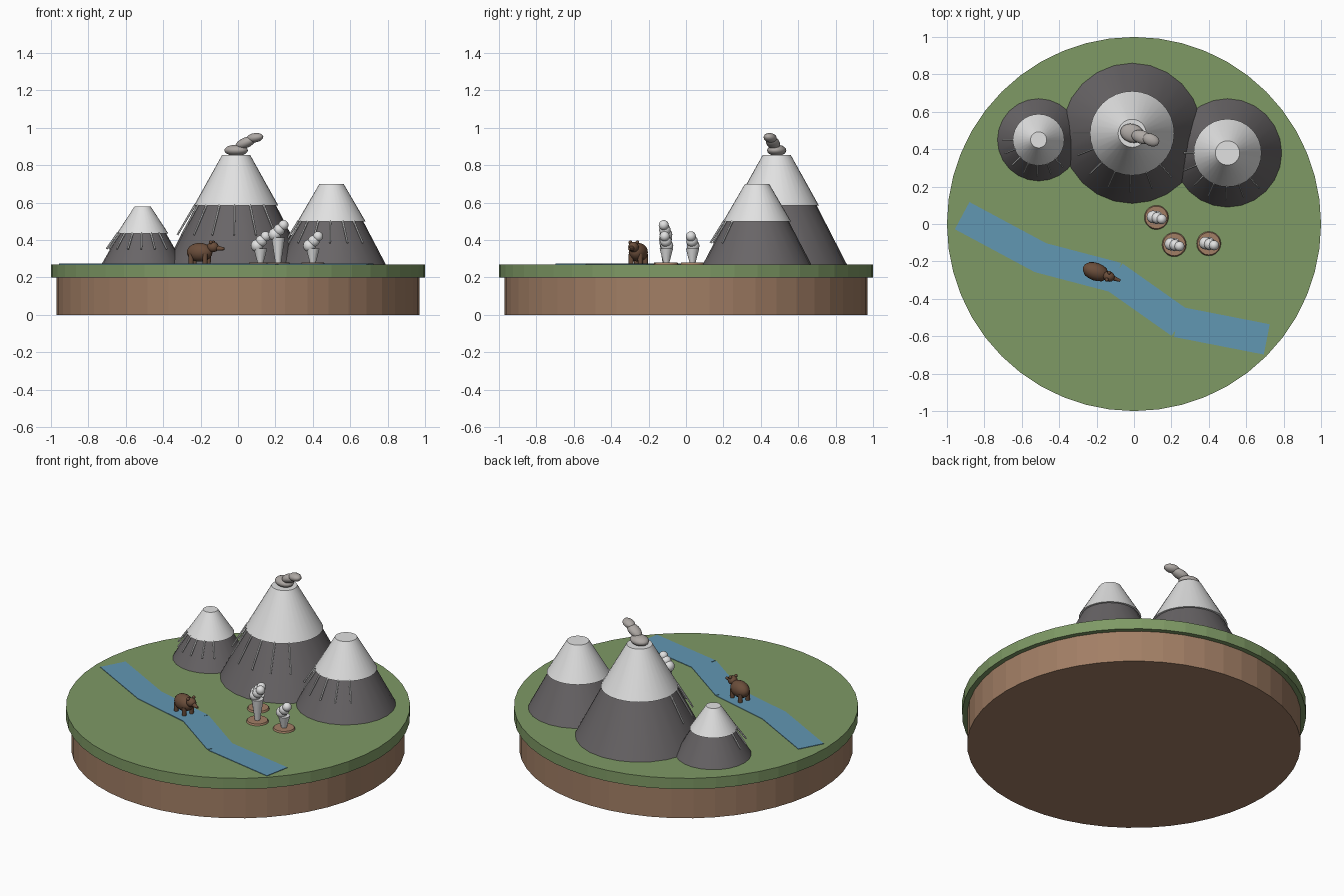
import bpy
from math import cos, sin, radians, atan2
from mathutils import Vector

cube = bpy.data.objects.get("Cube")
if cube:
    bpy.data.objects.remove(cube, do_unlink=True)


def material(name, r, g, b):
    m = bpy.data.materials.new(name)
    m.use_nodes = True
    m.diffuse_color = (r, g, b, 1)
    node = next(n for n in m.node_tree.nodes if n.type == 'BSDF_PRINCIPLED')
    node.inputs["Base Color"].default_value = (r, g, b, 1)
    node.inputs["Roughness"].default_value = 0.9
    return m


SOIL = material("soil brown", .36, .21, .13)
GRASS = material("grass green", .21, .32, .13)
ROCK = material("rock grey", .14, .13, .135)
SNOW = material("snow white", .75, .75, .75)
SMOKE = material("smoke grey", .42, .39, .37)
WATER = material("water blue", .12, .31, .45)
FUR = material("fur brown", .145, .075, .043)
GROUND = 0.27


def finish(name, mat, smooth=True):
    ob = bpy.context.object
    ob.name = name
    ob.data.materials.append(mat)
    if smooth:
        bpy.ops.object.shade_smooth_by_angle(angle=radians(40))
    return ob


def frustum(name, mat, x, y, z0, z1, r0, r1, sides=24, smooth=True):
    bpy.ops.mesh.primitive_cone_add(vertices=sides, radius1=r0, radius2=r1,
                                    depth=z1 - z0, location=(x, y, (z0 + z1) / 2))
    return finish(name, mat, smooth)


def rod(name, mat, start, end, r0, r1, sides=8):
    a, b = Vector(start), Vector(end)
    turn = (b - a).to_track_quat('Z', 'Y').to_euler()
    bpy.ops.mesh.primitive_cone_add(vertices=sides, radius1=r0, radius2=r1,
                                    depth=(b - a).length, location=(a + b) / 2, rotation=turn)
    return finish(name, mat)


def ball(name, mat, centre, size, turn=(0, 0, 0)):
    bpy.ops.mesh.primitive_uv_sphere_add(segments=16, ring_count=10, radius=1,
                                         location=centre, rotation=turn)
    ob = finish(name, mat)
    ob.scale = size
    return ob


# Round base
frustum("soil_base", SOIL, 0, 0, 0, 0.2, 0.97, 0.97, 48, False)
frustum("grass_top", GRASS, 0, 0, 0.2, GROUND, 1, 1, 48, False)


# Mountains: rock cone, snow cap and meltwater streaks on the front
def mountain(name, x, y, base, top, peak, snowline):
    slope = (base - top) / (peak - GROUND)

    def radius(z):
        return base - slope * (z - GROUND)

    frustum(name + "_rock", ROCK, x, y, GROUND, snowline + 0.02, base, radius(snowline + 0.02))
    cap = frustum(name + "_snow_cap", SNOW, x, y, snowline, peak,
                  radius(snowline) + 0.012, top, 32)
    for face in cap.data.polygons:
        face.use_smooth = True
    low = snowline - 0.5 * (snowline - GROUND)
    for i in range(7):
        a = radians(180 + 22 * i)
        ends = [(x + r * cos(a), y + r * sin(a), z) for r, z in
                ((radius(snowline) + 0.005, snowline + 0.005), (radius(low) + 0.02, low))]
        rod(f"{name}_streak_{i + 1}", SNOW, *ends, 0.006, 0.005, 6)


mountain("tall_mountain", -0.01, 0.485, 0.375, 0.075, 0.855, 0.585)
mountain("left_mountain", 0.5, 0.38, 0.29, 0.065, 0.70, 0.5)
mountain("right_mountain", -0.51, 0.45, 0.22, 0.043, 0.58, 0.435)

# Smoke drifting from the summit
ball("smoke_low", SMOKE, (-0.01, 0.485, 0.88), (0.065, 0.05, 0.03), (0, 0, -0.3))
ball("smoke_middle", SMOKE, (0.04, 0.465, 0.92), (0.06, 0.036, 0.028), (0, -0.4, -0.3))
ball("smoke_high", SMOKE, (0.09, 0.45, 0.947), (0.048, 0.033, 0.025), (0, -0.15, -0.4))

# River of flat plates
course = [(-0.91, 0.04), (-0.5, -0.18), (-0.1, -0.285), (0.24, -0.525), (0.70, -0.615)]
for i, (a, b) in enumerate(zip(course, course[1:])):
    a, b = Vector(a), Vector(b)
    mid = (a + b) / 2
    bpy.ops.mesh.primitive_cube_add(size=1, location=(*mid, GROUND),
                                    rotation=(0, 0, atan2(b.y - a.y, b.x - a.x)))
    plate = finish(f"river_{i + 1}", WATER, False)
    plate.scale = ((b - a).length + 0.02, 0.165, 0.007)


# Geysers: mineral disc, widening jet and three puffs
def geyser(name, x, y, jet_top):
    frustum(name + "_mound", SOIL, x, y, GROUND, 0.28, 0.065, 0.06, 20)
    frustum(name + "_jet", SNOW, x, y, 0.275, jet_top, 0.015, 0.036, 12)
    for i, r in enumerate((0.034, 0.031, 0.027)):
        ball(f"{name}_puff_{i + 1}", SNOW,
             (x - 0.018 + 0.023 * i, y + 0.003 - 0.006 * i, jet_top + 0.015 + 0.025 * i), (r, r, r))


geyser("back_geyser", 0.12, 0.035, 0.355)
geyser("tall_geyser", 0.215, -0.11, 0.415)
geyser("left_geyser", 0.40, -0.105, 0.355)

# Bear wading in the river
HEADING = radians(-20)


def bear(along, side, z):
    return (-0.205 + along * cos(HEADING) - side * sin(HEADING),
            -0.255 + along * sin(HEADING) + side * cos(HEADING), z)


ball("bear_body", FUR, bear(0, 0, 0.335), (0.072, 0.048, 0.05), (0, 0, HEADING))
ball("bear_head", FUR, bear(0.075, 0, 0.363), (0.032, 0.028, 0.028), (0, 0, HEADING))
rod("bear_snout", FUR, bear(0.09, 0, 0.358), bear(0.14, 0, 0.353), 0.016, 0.007, 10)
for name, side in (("left", 1), ("right", -1)):
    ball(f"bear_{name}_ear", FUR, bear(0.07, side * 0.02, 0.388), (0.01, 0.01, 0.01))
    for end, along in (("front", 0.04), ("back", -0.04)):
        rod(f"bear_{end}_{name}_leg", FUR, bear(along, side * 0.026, GROUND),
            bear(along, side * 0.026, 0.325), 0.013, 0.015, 10)
